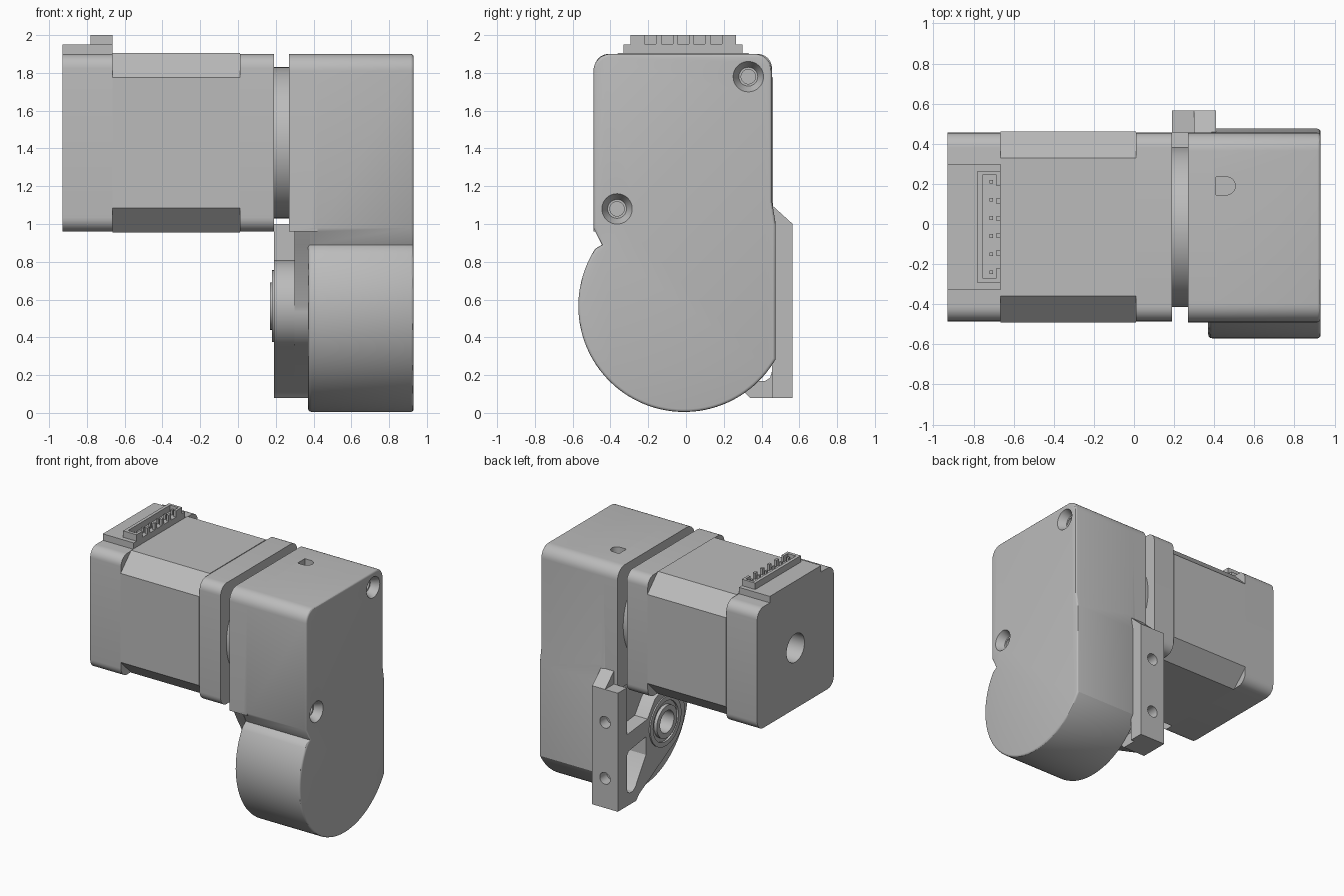
import bpy, bmesh
from math import cos, sin, radians, pi
from mathutils import Matrix, Vector

if "Cube" in bpy.data.objects:
    bpy.data.objects.remove(bpy.data.objects["Cube"], do_unlink=True)

grey = bpy.data.materials.new("plain grey")
grey.use_nodes = True
grey.diffuse_color = (0.5, 0.5, 0.5, 1)
grey.node_tree.nodes["Principled BSDF"].inputs["Base Color"].default_value = (0.5, 0.5, 0.5, 1)


def finish(name, bm):
    bmesh.ops.recalc_face_normals(bm, faces=bm.faces)
    mesh = bpy.data.meshes.new(name)
    bm.to_mesh(mesh)
    bm.free()
    mesh.materials.append(grey)
    ob = bpy.data.objects.new(name, mesh)
    bpy.context.collection.objects.link(ob)
    return ob


def prism(name, pts, x0, x1, rim0=0, rim1=0):
    """Extrude a (y, z) outline along x, with optional rounded end rims."""
    bm = bmesh.new()
    cap = bm.faces.new([bm.verts.new((x0, y, z)) for y, z in pts])
    ext = bmesh.ops.extrude_face_region(bm, geom=[cap], use_keep_orig=True)
    top = [g for g in ext["geom"] if isinstance(g, bmesh.types.BMVert)]
    bmesh.ops.translate(bm, verts=top, vec=(x1 - x0, 0, 0))
    for x, r in ((x0, rim0), (x1, rim1)):
        if r:
            rim = [e for e in bm.edges if all(abs(v.co.x - x) < 1e-5 for v in e.verts)]
            bmesh.ops.bevel(bm, geom=rim, offset=r, segments=3, profile=0.5, affect='EDGES')
    return finish(name, bm)


def box(name, x0, x1, y0, y1, z0, z1):
    return prism(name, [(y0, z0), (y1, z0), (y1, z1), (y0, z1)], x0, x1)


def cone(name, start, end, r0, r1=None, n=40):
    a, b = Vector(start), Vector(end)
    rot = (b - a).to_track_quat('Z', 'Y').to_matrix().to_4x4()
    bm = bmesh.new()
    bmesh.ops.create_cone(bm, cap_ends=True, segments=n, radius1=r0,
                          radius2=r0 if r1 is None else r1, depth=(b - a).length,
                          matrix=Matrix.Translation((a + b) / 2) @ rot)
    return finish(name, bm)


def arc(c, r, a0, a1, n):
    return [(c[0] + r * cos(radians(a0 + (a1 - a0) * i / n)),
             c[1] + r * sin(radians(a0 + (a1 - a0) * i / n))) for i in range(n + 1)]


def round_rect(y0, y1, z0, z1, r, n=8):
    corners = ((y1 - r, z1 - r), (y0 + r, z1 - r), (y0 + r, z0 + r), (y1 - r, z0 + r))
    return [p for k, c in enumerate(corners) for p in arc(c, r, 90 * k, 90 * k + 90, n)]


def boolean(ob, others, op='DIFFERENCE'):
    bpy.context.view_layer.objects.active = ob
    for other in others:
        m = ob.modifiers.new("cut", 'BOOLEAN')
        m.operation, m.solver, m.object = op, 'EXACT', other
        bpy.ops.object.modifier_apply(modifier=m.name)
        bpy.data.objects.remove(other, do_unlink=True)


# Motor: two rounded end caps and a chamfered stack between them
MY, MZ = -0.015, 1.43
cap_outline = round_rect(-0.485, 0.455, 0.96, 1.9, 0.075)
rear_cap = prism("motor_rear_cap", cap_outline, -0.93, -0.665)
boolean(rear_cap, [cone("bore_cutter", (-1, MY, MZ), (-0.7, MY, MZ), 0.11)])
prism("motor_front_cap", cap_outline, 0.01, 0.19)
h, c = 0.475, 0.345
stack = [(c, h), (-c, h), (-h, c), (-h, -c), (-c, -h), (c, -h), (h, -c), (h, c)]
prism("motor_stack", [(MY + y, MZ + z) for y, z in stack], -0.665, 0.01)
cone("motor_pilot_disc", (0.18, MY, MZ), (0.29, MY, MZ), 0.4, n=64)

# Cable connector: base, open shell, slots and pins
box("connector_base", -0.93, -0.665, -0.33, 0.3, 1.85, 1.95)
shell = box("connector_shell", -0.78, -0.665, -0.295, 0.265, 1.94, 2.0)
boolean(shell, [box("cavity_cutter", -0.755, -0.685, -0.27, 0.245, 1.952, 2.1)])
slots = [-0.19, -0.1, -0.015, 0.07, 0.16]
boolean(shell, [box("slot_cutter", -0.72, -0.6, y - 0.03, y + 0.03, 1.952, 2.1) for y in slots])
for i in range(6):
    y = -0.24 + 0.09 * i
    box(f"connector_pin_{i + 1}", -0.72, -0.702, y - 0.009, y + 0.009, 1.94, 1.99)

# Gearbox housing: square head running into a round lower end
GC, GR = (-0.01, 0.565), 0.56
outline = (arc((0.365, 1.81), 0.09, 0, 90, 8) + arc((-0.4, 1.81), 0.09, 90, 180, 8)
           + [(-0.49, 0.98), (-0.445, 0.89)] + arc(GC, GR, 147, 330, 60)
           + [(0.475, 1.0), (0.455, 1.12)])
housing = prism("gearbox_housing", outline, 0.37, 0.93, 0.02, 0.015)
neck = (arc((0.365, 1.81), 0.09, 0, 90, 8) + arc((-0.4, 1.81), 0.09, 90, 180, 8)
        + [(-0.49, 0.96), (0.455, 0.96)])
boolean(housing, [prism("head_front", neck, 0.27, 0.42)], 'UNION')
for y, z in ((0.33, 1.78), (-0.365, 1.08)):
    boolean(housing, [cone("sink_cutter", (0.935, y, z), (0.87, y, z), 0.083, 0.05),
                      cone("hole_cutter", (0.95, y, z), (0.8, y, z), 0.038)])
boolean(housing, [box("vent_cutter", 0.41, 0.46, 0.145, 0.235, 1.78, 2.0),
                  cone("vent_end_cutter", (0.46, 0.19, 1.78), (0.46, 0.19, 2.0), 0.0449)])

# Mounting bracket: web plate, bearing boss, arms and a drilled bar
web = prism("bracket_web", [(-0.485, 0.97), (-0.445, 0.89)] + arc(GC, 0.25, 180, 235, 8)
            + [(0.3, 0.12), (0.34, 0.08), (0.475, 0.08), (0.475, 0.97)], 0.3, 0.38)
arms = [
    prism("lower_arm", arc(GC, 0.245, 60, 240, 32)
          + [(0.3, 0.12), (0.34, 0.08), (0.5, 0.08), (0.5, 0.63), (0.2, 0.66)], 0.19, 0.31),
    box("bar", 0.19, 0.41, 0.455, 0.565, 0.08, 1.0),
    prism("bar_wedge", [(0.4, 0.9), (0.565, 0.9), (0.565, 1.0), (0.455, 1.1), (0.4, 1.1)], 0.3, 0.41),
]
boolean(web, arms, 'UNION')
web.name = "mounting_bracket"
pocket = [(0.22, 0.53), (0.22, 0.39), (0.35, 0.19), (0.38, 0.17), (0.42, 0.17),
          (0.445, 0.185), (0.455, 0.22), (0.455, 0.47), (0.43, 0.5)]
boolean(web, [prism("pocket_cutter", pocket, 0.1, 0.5)])
boolean(web, [cone("bar_hole_cutter", (0.3, 0.6, z), (0.3, 0.48, z), 0.045) for z in (0.745, 0.31)])
boolean(web, [cone("boss_cutter", (0.1, *GC), (0.29, *GC), 0.19)])


# Bearing: stepped rings around a hollow shaft
def ring(name, x0, x1, r_out, r_in):
    ob = cone(name, (x0, *GC), (x1, *GC), r_out)
    boolean(ob, [cone("ring_cutter", (x0 - 0.1, *GC), (x1 - 0.02, *GC), r_in)])


ring("bearing_outer_ring", 0.18, 0.3, 0.191, 0.155)
ring("bearing_shield", 0.195, 0.3, 0.156, 0.12)
ring("bearing_inner_ring", 0.17, 0.3, 0.125, 0.085)

# Keep creases sharp and curves smooth
for ob in bpy.context.scene.objects:
    if ob.type == 'MESH':
        bpy.ops.object.select_all(action='DESELECT')
        ob.select_set(True)
        bpy.context.view_layer.objects.active = ob
        bpy.ops.object.shade_smooth_by_angle(angle=radians(30))
